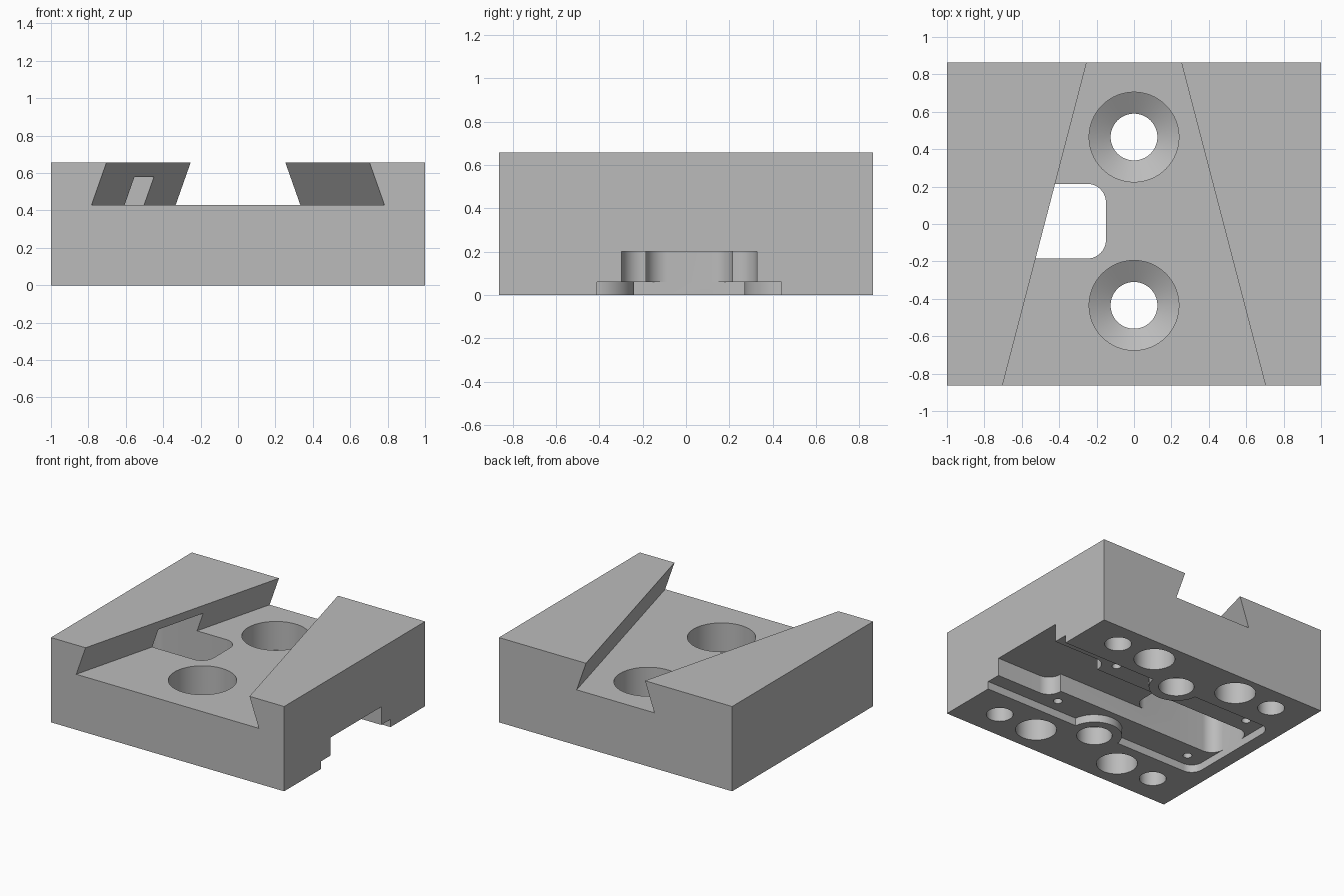
import bpy, bmesh
from math import sin, cos, pi

if "Cube" in bpy.data.objects:
    bpy.data.objects.remove(bpy.data.objects["Cube"])

CY = 0.015          # centre line of pockets and holes in y
END = -0.89         # closed end of the pockets
HALF = 0.863        # half depth of the block
TOP = 0.657         # block height


def loft(name, rings):
    """Closed solid through rings of points with equal counts."""
    bm = bmesh.new()
    loops = [[bm.verts.new(p) for p in ring] for ring in rings]
    n = len(loops[0])
    bm.faces.new(loops[0][::-1])
    bm.faces.new(loops[-1])
    for a, b in zip(loops, loops[1:]):
        for i in range(n):
            j = (i + 1) % n
            bm.faces.new((a[i], a[j], b[j], b[i]))
    bmesh.ops.recalc_face_normals(bm, faces=bm.faces)
    mesh = bpy.data.meshes.new(name)
    bm.to_mesh(mesh)
    bm.free()
    ob = bpy.data.objects.new(name, mesh)
    bpy.context.collection.objects.link(ob)
    return ob


def prism(name, outline, z0, z1):
    return loft(name, [[(x, y, z) for x, y in outline] for z in (z0, z1)])


def rounded(x0, x1, half, r_left, r_right):
    """Rectangle outline about the centre line with rounded end corners."""
    y0, y1 = CY - half, CY + half
    corners = [(x1, y1, r_right, 0), (x0, y1, r_left, 1),
               (x0, y0, r_left, 2), (x1, y0, r_right, 3)]
    pts = []
    for x, y, r, q in corners:
        if r == 0:
            pts.append((x, y))
            continue
        cx = x + (r if x == x0 else -r)
        cy = y + (r if y == y0 else -r)
        pts += [(cx + r * cos((q + i / 10) * pi / 2),
                 cy + r * sin((q + i / 10) * pi / 2)) for i in range(11)]
    return pts


def turned(name, x, y, profile, n=64):
    """Round solid from (radius, height) pairs."""
    return loft(name, [[(x + r * cos(2 * pi * i / n), y + r * sin(2 * pi * i / n), z)
                        for i in range(n)] for r, z in profile])


def cut(target, cutter):
    cutter.hide_render = True
    mod = target.modifiers.new("cut", 'BOOLEAN')
    mod.operation = 'DIFFERENCE'
    mod.solver = 'EXACT'
    mod.object = cutter
    bpy.context.view_layer.objects.active = target
    bpy.ops.object.modifier_apply(modifier=mod.name)
    bpy.data.objects.remove(cutter)


# Block
block = prism("dovetail_block", [(-1, -HALF), (1, -HALF), (1, HALF), (-1, HALF)], 0, TOP)


# Tapered dovetail groove, carried a little past every open side
def groove_half(y, z):
    return .703 - .45 * (y + HALF) / (2 * HALF) + .08 * (TOP - z) / .227


cut(block, loft("groove_cutter", [
    [(-groove_half(y, .43), y, .43), (groove_half(y, .43), y, .43),
     (groove_half(y, .75), y, .75), (-groove_half(y, .75), y, .75)]
    for y in (-1, 1)]))

# Shallow underside pocket with round bosses left standing around the screw holes
shallow = prism("shallow_cutter", rounded(END, 1.2, .425, .09, 0), -.1, .06)
for s in (-1, 1):
    cut(shallow, turned("boss", 0, CY + s * .45, [(.195, -.2), (.195, .2)]))
cut(block, shallow)

# Deep pocket: wide mouth, narrow channel, tall slot opening into the groove
cut(block, prism("mouth_cutter", rounded(.52, 1.2, .312, .1, 0), -.1, .20))
cut(block, prism("channel_cutter", rounded(-.5, .8, .2, 0, 0), -.1, .20))
cut(block, prism("slot_cutter", rounded(END, -.15, .2, .1, .1), -.1, .58))

# Counterbored screw holes with a shallow conical seat
for s in (-1, 1):
    cut(block, turned("screw_cutter", 0, CY + s * .45,
                      [(.125, -.1), (.125, .14), (.24, .207), (.24, .5)]))

# Blind holes underneath and small pin holes in the shelf
for s in (-1, 1):
    for x, r in ((-.705, .095), (-.375, .145), (.37, .145), (.705, .095)):
        cut(block, turned("blind_cutter", x, CY + s * .65, [(r, -.1), (r, .3)], 48))
    for x in (-.75, .445):
        cut(block, turned("pin_cutter", x, CY + s * .322, [(.032, -.1), (.032, .25)], 24))

# Mid grey finish
grey = bpy.data.materials.new("mid_grey")
grey.diffuse_color = (.5, .5, .5, 1)
grey.use_nodes = True
grey.node_tree.nodes["Principled BSDF"].inputs["Base Color"].default_value = grey.diffuse_color
block.data.materials.clear()
block.data.materials.append(grey)

# Smooth round walls, keep edges sharp
bpy.ops.object.select_all(action='DESELECT')
block.select_set(True)
bpy.context.view_layer.objects.active = block
bpy.ops.object.shade_smooth_by_angle(angle=pi / 9)
